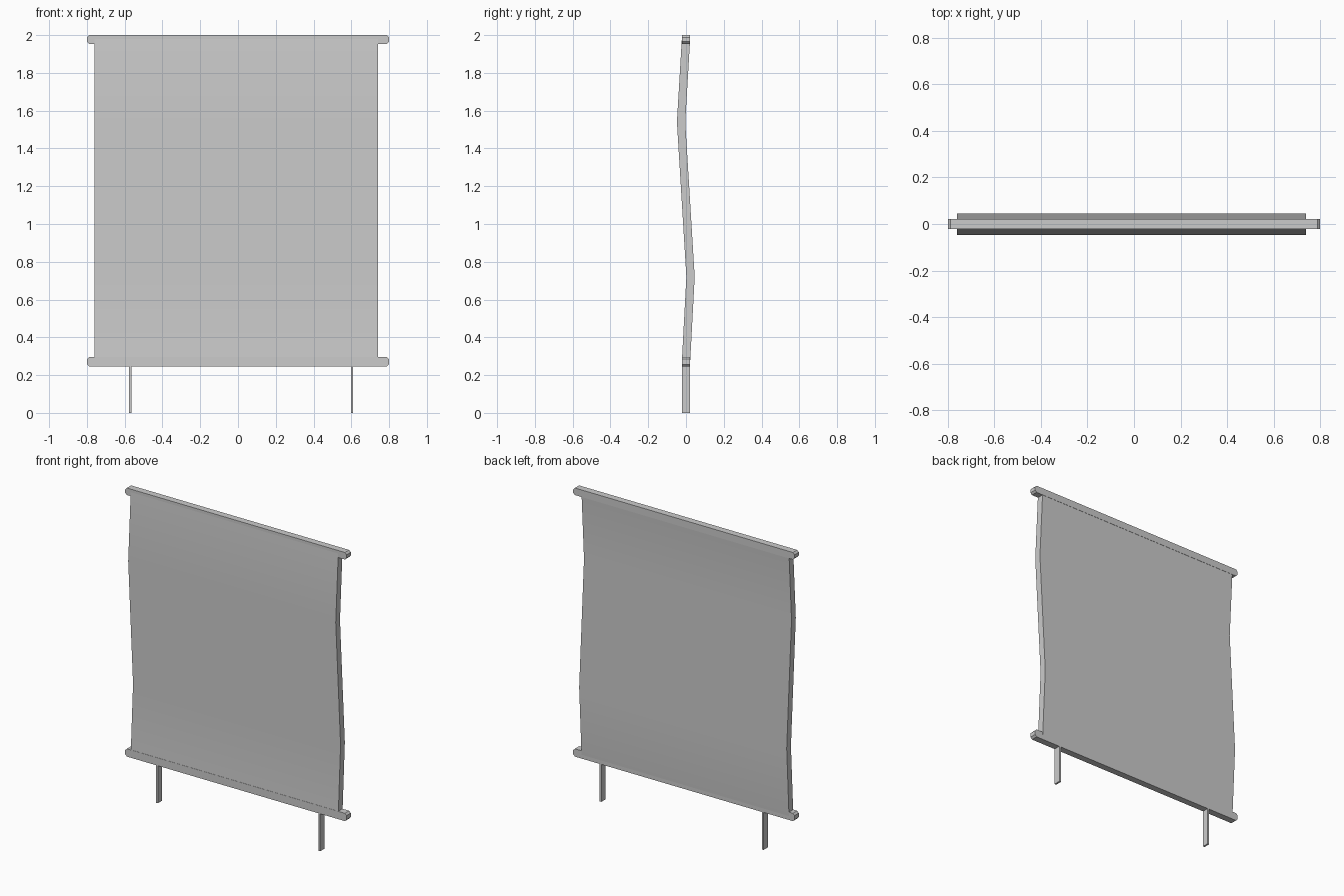
import bpy
import bmesh
from math import radians

cube = bpy.data.objects.get("Cube")
if cube:
    bpy.data.objects.remove(cube, do_unlink=True)

grey = bpy.data.materials.new("plain grey")
grey.use_nodes = True
colour = (0.6, 0.6, 0.6, 1)
grey.diffuse_color = colour
grey.node_tree.nodes["Principled BSDF"].inputs["Base Color"].default_value = colour

HALF_DEPTH = 0.022


def extrude(name, outline, offset, smooth=False):
    """Build a solid by sweeping a closed outline along an offset."""
    bm = bmesh.new()
    face = bm.faces.new([bm.verts.new(p) for p in outline])
    swept = bmesh.ops.extrude_face_region(bm, geom=[face])["geom"]
    verts = [v for v in swept if isinstance(v, bmesh.types.BMVert)]
    bmesh.ops.translate(bm, verts=verts, vec=offset)
    bmesh.ops.recalc_face_normals(bm, faces=bm.faces)
    mesh = bpy.data.meshes.new(name)
    bm.to_mesh(mesh)
    bm.free()
    mesh.materials.append(grey)
    obj = bpy.data.objects.new(name, mesh)
    bpy.context.collection.objects.link(obj)
    if smooth:
        bpy.ops.object.select_all(action="DESELECT")
        obj.select_set(True)
        bpy.context.view_layer.objects.active = obj
        bpy.ops.object.shade_smooth_by_angle(angle=radians(30))
    return obj


# Hanging panel, bowed forward above and backward below
spine = [(0, 0.27), (0.024, 0.72), (-0.026, 1.54), (0, 1.98)]
front = [(-0.76, y - HALF_DEPTH, z) for y, z in spine]
back = [(-0.76, y + HALF_DEPTH, z) for y, z in reversed(spine)]
extrude("panel", front + back, (1.5, 0, 0), smooth=True)


# Rails with clipped end corners
def rail(name, bottom, top):
    cut = 0.012
    side = [(0.8 - cut, bottom), (0.8, bottom + cut), (0.8, top - cut), (0.8 - cut, top)]
    outline = side + [(-x, z) for x, z in reversed(side)]
    extrude(name, [(x, -HALF_DEPTH, z) for x, z in outline], (0, 2 * HALF_DEPTH, 0))


rail("top_rail", 1.954, 2.0)
rail("bottom_rail", 0.245, 0.296)

# Thin flat legs
for name, x in (("right_leg", -0.57), ("left_leg", 0.603)):
    outline = [(x + dx, dy * HALF_DEPTH, 0)
               for dx, dy in ((-0.006, -1), (0.006, -1), (0.006, 1), (-0.006, 1))]
    extrude(name, outline, (0, 0, 0.25))
